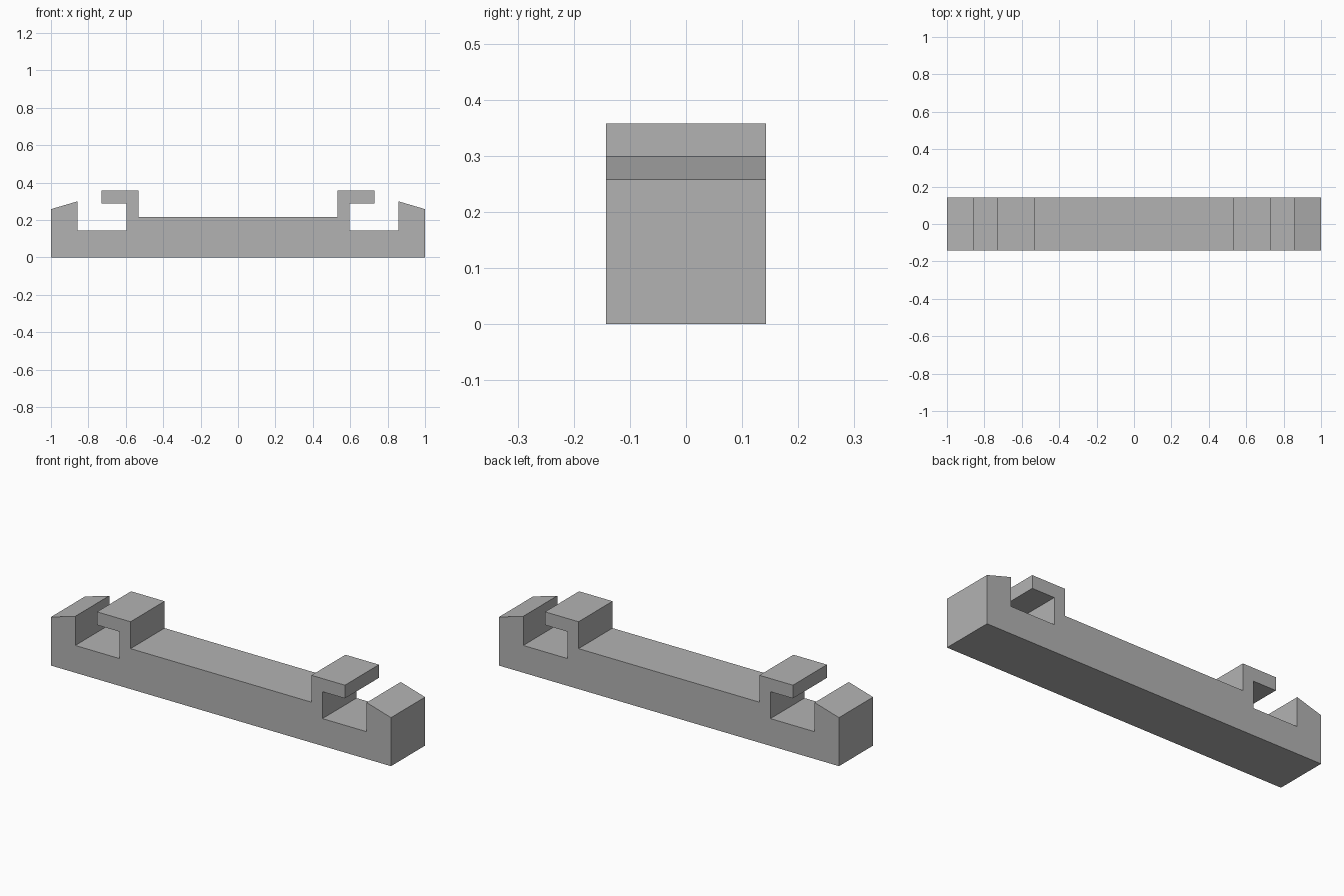
import bpy
import bmesh

cube = bpy.data.objects.get("Cube")
if cube:
    bpy.data.objects.remove(cube, do_unlink=True)

HALF_DEPTH = 0.143

# Plain grey material
grey = bpy.data.materials.new("plain_grey")
grey.use_nodes = True
colour = (0.45, 0.45, 0.45, 1)
grey.diffuse_color = colour
grey.node_tree.nodes["Principled BSDF"].inputs["Base Color"].default_value = colour

# Half profile: end block, slot, overhanging hook, central deck
half = [(1, 0), (1, 0.258), (0.857, 0.3), (0.857, 0.145), (0.597, 0.145),
        (0.597, 0.288), (0.729, 0.288), (0.729, 0.358), (0.532, 0.358),
        (0.532, 0.215)]
profile = half + [(-x, z) for x, z in reversed(half)]

# Bracket bar: the mirrored profile extruded front to back
bm = bmesh.new()
front = bm.faces.new([bm.verts.new((x, -HALF_DEPTH, z)) for x, z in profile])
extruded = bmesh.ops.extrude_face_region(bm, geom=[front], use_keep_orig=True)
verts = [v for v in extruded["geom"] if isinstance(v, bmesh.types.BMVert)]
bmesh.ops.translate(bm, verts=verts, vec=(0, 2 * HALF_DEPTH, 0))
bmesh.ops.recalc_face_normals(bm, faces=bm.faces)

mesh = bpy.data.meshes.new("hooked_bar")
bm.to_mesh(mesh)
bm.free()
mesh.materials.append(grey)
bar = bpy.data.objects.new("hooked_bar", mesh)
bpy.context.collection.objects.link(bar)
